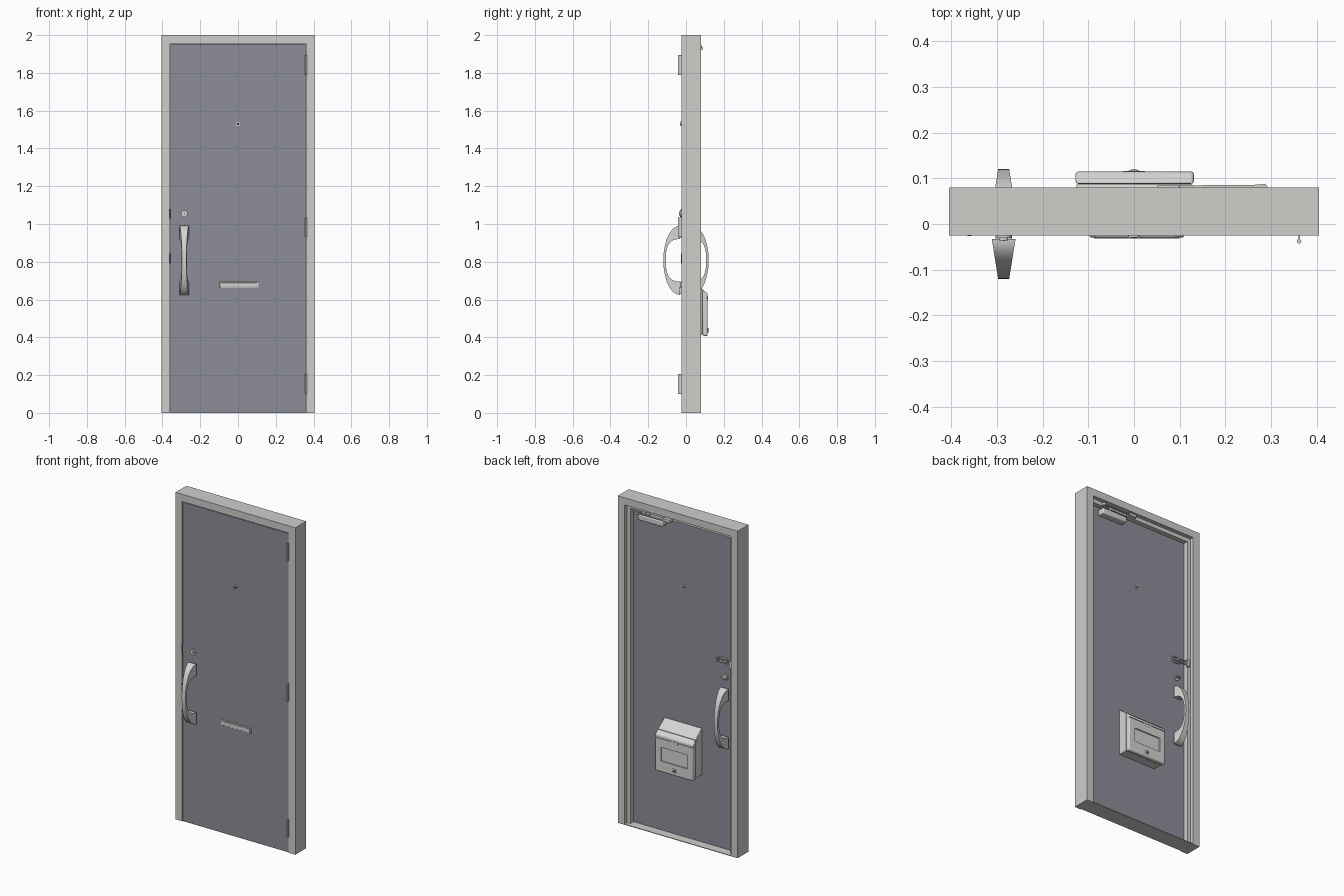
import bpy, bmesh, math
from mathutils import Vector

if "Cube" in bpy.data.objects:
    bpy.data.objects.remove(bpy.data.objects["Cube"])


def material(name, rgb):
    m = bpy.data.materials.new(name)
    m.diffuse_color = (*rgb, 1)
    m.use_nodes = True
    m.node_tree.nodes["Principled BSDF"].inputs["Base Color"].default_value = m.diffuse_color
    return m


FRAME = material("frame_grey", (0.62, 0.62, 0.60))
DOOR = material("slate_door", (0.27, 0.27, 0.32))
METAL = material("light_metal", (0.66, 0.66, 0.65))
DARK = material("dark_detail", (0.04, 0.04, 0.045))


def finish(name, bm, mat, bevel=0):
    bmesh.ops.recalc_face_normals(bm, faces=bm.faces)
    me = bpy.data.meshes.new(name)
    bm.to_mesh(me)
    bm.free()
    me.materials.append(mat)
    ob = bpy.data.objects.new(name, me)
    bpy.context.collection.objects.link(ob)
    if bevel:
        mod = ob.modifiers.new("bevel", 'BEVEL')
        mod.width, mod.segments = bevel, 2
    return ob


def prism(name, pts, axis, a, b, mat, bevel=0):
    """Extrude a 2D outline along an axis ('x': yz, 'y': xz, 'z': xy)."""
    bm = bmesh.new()

    def place(p, t):
        return {'x': (t, *p), 'y': (p[0], t, p[1]), 'z': (*p, t)}[axis]
    lo = [bm.verts.new(place(p, a)) for p in pts]
    hi = [bm.verts.new(place(p, b)) for p in pts]
    bm.faces.new(lo)
    bm.faces.new(hi)
    n = len(pts)
    for i in range(n):
        j = (i + 1) % n
        bm.faces.new((lo[i], lo[j], hi[j], hi[i]))
    return finish(name, bm, mat, bevel)


def box(name, x, y, z, mat, bevel=0):
    outline = [(x[0], y[0]), (x[1], y[0]), (x[1], y[1]), (x[0], y[1])]
    return prism(name, outline, 'z', z[0], z[1], mat, bevel)


def rod(name, p, q, r, mat, sides=24):
    p, q = Vector(p), Vector(q)
    bm = bmesh.new()
    bmesh.ops.create_cone(bm, cap_ends=True, segments=sides, radius1=r, radius2=r,
                          depth=(q - p).length)
    rot = (q - p).to_track_quat('Z', 'Y').to_matrix().to_4x4()
    bm.transform(rot)
    bmesh.ops.translate(bm, verts=bm.verts, vec=(p + q) / 2)
    return finish(name, bm, mat)


def arch(name, outer, top, inner, inner_top, y0, y1, mat):
    pts = [(-outer, 0), (-outer, top), (outer, top), (outer, 0),
           (inner, 0), (inner, inner_top), (-inner, inner_top), (-inner, 0)]
    return prism(name, pts, 'y', y0, y1, mat)


# frame, stop and threshold
arch("frame", 0.405, 2.0, 0.36, 1.956, -0.025, 0.08, FRAME)
arch("frame_stop", 0.361, 1.957, 0.338, 1.932, 0.027, 0.055, FRAME)
box("threshold", (-0.36, 0.36), (-0.02, 0.08), (0, 0.004), FRAME)

# door leaf
box("door_leaf", (-0.357, 0.357), (-0.023, 0.025), (0.002, 1.952), DOOR)


# crescent pull handles on both faces
def handle(name, side):
    cx, cz, foot, depth, n = -0.285, 0.808, 0.033, 0.087, 32
    bm = bmesh.new()
    rings = []
    for i in range(n + 1):
        a = math.pi * (i / n - 0.5)
        c, s = max(math.cos(a), 0), math.sin(a)
        outer = (depth * c, 0.183 * s)
        inner = (0.074 * c ** 0.75, 0.112 * math.copysign(abs(s) ** 0.75, s))
        ring = []
        for (d, h), sign in ((outer, -1), (outer, 1), (inner, 1), (inner, -1)):
            half = 0.026 - 0.014 * d / depth
            ring.append(bm.verts.new((cx + sign * half, side * (foot + d), cz + h)))
        rings.append(ring)
    for r0, r1 in zip(rings, rings[1:]):
        for k in range(4):
            m = (k + 1) % 4
            bm.faces.new((r0[k], r0[m], r1[m], r1[k]))
    bm.faces.new(rings[0])
    bm.faces.new(rings[-1])
    finish(name, bm, METAL)
    for part, z in (("lower", 0.66), ("upper", 0.956)):
        y = sorted((side * 0.02, side * 0.035))
        box(f"{name}_{part}_mount", (cx - 0.018, cx + 0.018), y, (z - 0.03, z + 0.03), METAL)


handle("front_handle", -1)
handle("back_handle", 1)

# lock cylinder outside, thumb turn inside
rod("lock_rose", (-0.285, -0.02, 1.055), (-0.285, -0.031, 1.055), 0.018, METAL)
rod("lock_cylinder", (-0.285, -0.03, 1.055), (-0.285, -0.036, 1.055), 0.010, METAL)
box("keyhole", (-0.287, -0.283), (-0.037, -0.035), (1.049, 1.061), DARK)
rod("thumb_turn_rose", (-0.285, 0.02, 1.055), (-0.285, 0.032, 1.055), 0.018, METAL)
box("thumb_turn", (-0.302, -0.268), (0.03, 0.05), (1.051, 1.059), METAL, 0.002)

# peephole on both faces
for label, s in (("front", -1), ("back", 1)):
    rod(f"{label}_peephole_ring", (0, s * 0.02, 1.53), (0, s * 0.030, 1.53), 0.012, METAL)
    rod(f"{label}_peephole_lens", (0, s * 0.029, 1.53), (0, s * 0.031, 1.53), 0.007, DARK)

# door guard on the inside
box("guard_plate", (-0.30, -0.25), (0.024, 0.034), (1.148, 1.174), METAL, 0.002)
for z in (1.152, 1.170):
    rod("guard_bar", (-0.345, 0.046, z), (-0.24, 0.046, z), 0.004, METAL, 12)
rod("guard_bar_end", (-0.24, 0.046, 1.150), (-0.24, 0.046, 1.172), 0.004, METAL, 12)
rod("guard_knob", (-0.275, 0.03, 1.161), (-0.275, 0.055, 1.161), 0.006, METAL, 16)
box("guard_bracket", (-0.352, -0.332), (0.05, 0.062), (1.135, 1.18), METAL, 0.002)

# letter slot flap outside
box("letter_plate", (-0.097, 0.109), (-0.029, -0.02), (0.661, 0.695), METAL, 0.002)
box("letter_flap", (-0.088, 0.100), (-0.032, -0.028), (0.667, 0.689), METAL, 0.001)

# mailbox inside: body, front cover with recessed window, latch and lock
prism("mailbox_body", [(0.025, 0.415), (0.087, 0.415), (0.087, 0.655), (0.025, 0.70)],
      'x', -0.126, 0.128, METAL, 0.003)
cover = prism("mailbox_cover", [(0.088, 0.408), (0.115, 0.408), (0.115, 0.63), (0.088, 0.654)],
              'x', -0.128, 0.131, METAL, 0.006)
window = box("window_cutter", (-0.09, 0.09), (0.108, 0.13), (0.475, 0.56), METAL)
groove = box("groove_cutter", (-0.2, 0.2), (0.111, 0.13), (0.612, 0.617), METAL)
for cutter in (window, groove):
    cutter.hide_render = True
    cutter.hide_viewport = True
    mod = cover.modifiers.new("cut", 'BOOLEAN')
    mod.object, mod.operation, mod.solver = cutter, 'DIFFERENCE', 'EXACT'
box("mailbox_spacer", (-0.12, 0.122), (0.08, 0.095), (0.42, 0.64), DARK)
box("mailbox_latch", (-0.025, 0.025), (0.108, 0.1155), (0.600, 0.616), METAL, 0.001)
box("mailbox_lock", (-0.012, 0.012), (0.11, 0.118), (0.425, 0.45), METAL, 0.002)
rod("mailbox_lock_dial", (0, 0.115, 0.437), (0, 0.1195, 0.437), 0.007, DARK, 16)

# hinges
for z in (0.10, 0.93, 1.79):
    rod("hinge_knuckle", (0.361, -0.038, z), (0.361, -0.038, z + 0.105), 0.005, METAL, 16)
    box("hinge_leaf", (0.3595, 0.3625), (-0.038, -0.02), (z, z + 0.105), METAL)

# latch plates in the edge gap
for z0, z1 in ((1.03, 1.08), (0.79, 0.845)):
    box("strike_plate", (-0.364, -0.355), (-0.0265, 0.01), (z0, z1), DARK)

# door closer with its folding arm
box("closer_body", (0.11, 0.28), (0.024, 0.07), (1.882, 1.918), METAL, 0.006)
rod("closer_pivot", (0.22, 0.05, 1.91), (0.22, 0.05, 1.938), 0.012, METAL)
rod("closer_elbow", (0.283, 0.079, 1.922), (0.283, 0.079, 1.936), 0.009, METAL, 16)


def arm(name, p, q, half, z):
    p, q = Vector(p), Vector(q)
    d = (q - p).normalized()
    w = Vector((-d.y, d.x)) * half
    prism(name, [tuple(v) for v in (p - w, q - w, q + w, p + w)], 'z', z, z + 0.005, METAL)


arm("closer_main_arm", (0.22, 0.05), (0.283, 0.079), 0.007, 1.923)
arm("closer_link_arm", (0.283, 0.081), (0.07, 0.079), 0.005, 1.929)
box("closer_bracket", (0.05, 0.10), (0.052, 0.084), (1.928, 1.946), METAL, 0.002)

# smooth rounded parts while keeping edges sharp
bpy.ops.object.select_all(action='DESELECT')
for ob in bpy.context.scene.objects:
    if not ob.hide_viewport:
        ob.select_set(True)
        bpy.context.view_layer.objects.active = ob
bpy.ops.object.shade_smooth_by_angle(angle=math.radians(30))
